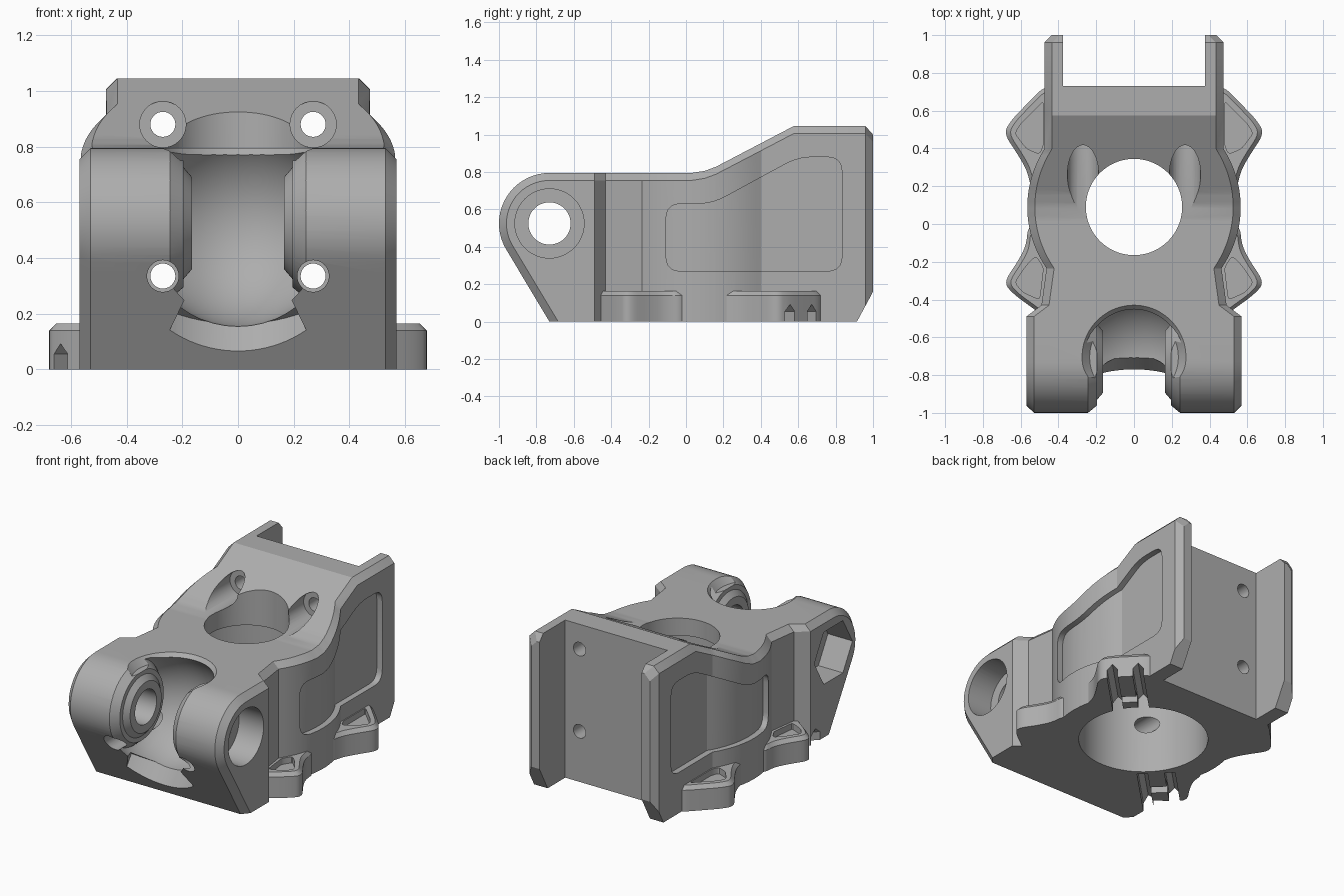
import bpy, bmesh, math
from mathutils import Vector

if "Cube" in bpy.data.objects:
    bpy.data.objects.remove(bpy.data.objects["Cube"])

grey = bpy.data.materials.new("plain grey")
grey.use_nodes = True
grey.diffuse_color = (0.42, 0.42, 0.42, 1)
grey.node_tree.nodes["Principled BSDF"].inputs["Base Color"].default_value = (0.42, 0.42, 0.42, 1)


# --- helpers ---
def loft(name, rings, start_cap=True):
    """Skin a list of equal-length point rings into a closed solid."""
    bm = bmesh.new()
    vs = [[bm.verts.new(p) for p in ring] for ring in rings]
    n = len(vs[0])
    for a, b in zip(vs, vs[1:]):
        for i in range(n):
            j = (i + 1) % n
            bm.faces.new((a[i], a[j], b[j], b[i]))
    if start_cap:
        bm.faces.new(vs[0])
    bm.faces.new(vs[-1])
    bmesh.ops.remove_doubles(bm, verts=bm.verts, dist=1e-4)
    bmesh.ops.recalc_face_normals(bm, faces=bm.faces)
    mesh = bpy.data.meshes.new(name)
    bm.to_mesh(mesh)
    bm.free()
    mesh.materials.append(grey)
    ob = bpy.data.objects.new(name, mesh)
    bpy.context.scene.collection.objects.link(ob)
    return ob


def combine(target, tool, operation='DIFFERENCE', keep=False):
    mod = target.modifiers.new("combine", 'BOOLEAN')
    mod.operation = operation
    mod.solver = 'EXACT'
    mod.object = tool
    bpy.context.view_layer.objects.active = target
    bpy.ops.object.modifier_apply(modifier=mod.name)
    if not keep:
        bpy.data.objects.remove(tool)


def cylinder(a, b, r1, r2=None, n=48):
    a, b = Vector(a), Vector(b)
    q = (b - a).to_track_quat('Z', 'Y')
    ring = [Vector((math.cos(math.tau * i / n), math.sin(math.tau * i / n), 0)) for i in range(n)]
    return loft("cutter", [[a + q @ (p * r1) for p in ring],
                           [b + q @ (p * (r2 or r1)) for p in ring]])


def rounded(poly, r, steps=5):
    out = []
    for i, p in enumerate(poly):
        p, a, b = Vector(p), Vector(poly[i - 1]), Vector(poly[(i + 1) % len(poly)])
        s = p + (a - p).normalized() * min(r, (a - p).length * 0.45)
        e = p + (b - p).normalized() * min(r, (b - p).length * 0.45)
        for k in range(steps + 1):
            t = k / steps
            out.append(s * (1 - t) ** 2 + p * 2 * t * (1 - t) + e * t * t)
    return out


def interp(table, y):
    for (a, u), (b, v) in zip(table, table[1:]):
        if y <= b:
            return u + (v - u) * max(0, y - a) / (b - a)
    return table[-1][1]


# --- main body: cross-sections swept from front to back ---
BORE_Y, BODY_R, C = 0.09, 0.565, 0.04
AXLE = Vector((0, -0.73, 0.525))
TOP = [(-1, 0.795), (0.03, 0.795), (0.1, 0.806), (0.16, 0.828), (0.575, 1.045), (0.96, 1.045), (1, 1.0)]
BOTTOM = [(-1, 0), (0.914, 0), (1, 0.16)]
FRONT_SIDE = [(-1, 0.57), (-0.49, 0.57), (-0.43, 0.49), (-0.235, 0.463)]
BACK_SIDE = [(0.4, 0.473), (0.96, 0.475), (1, 0.435)]


def half_width(y):
    if y <= -0.235:
        return interp(FRONT_SIDE, y)
    if y >= 0.4:
        return interp(BACK_SIDE, y)
    return math.sqrt(BODY_R ** 2 - (y - BORE_Y) ** 2)


def make_body(name, shrink):
    def ring(T, t, b, B):
        right = [(x - shrink, y, z) for x, y, z in (T, t, b, B)]
        return right + [(-x, y, z) for x, y, z in reversed(right)]

    rings, n, low = [], 14, 5
    w = half_width(-1)
    tangent = math.radians(211)

    def polar(r, a):
        return AXLE.y + r * math.cos(a), AXLE.z + r * math.sin(a)

    for i in range(n + 1):                      # rounded nose with the slanted front
        up = math.pi * (1 - 0.5 * i / n)
        lower = []
        for r, end in ((0.27, -0.73), (0.27 - C, -0.683)):
            if i <= low:
                lower.append(polar(r, math.pi + (tangent - math.pi) * i / low))
            else:
                y, z = polar(r, tangent)
                k = (i - low) / (n - low)
                lower.append((y + (end - y) * k, z * (1 - k)))
        rings.append(ring((w - C, *polar(0.27, up)), (w, *polar(0.27 - C, up)),
                          (w, *lower[1]), (w - C, *lower[0])))
    ys = {-0.6, -0.49, -0.43, 0.03, 0.1, 0.16, 0.575, 0.914, 0.96, 1.0}
    ys |= {-0.235 + 0.635 * i / 18 for i in range(19)}
    for y in sorted(ys):                        # waist, bulge and raised back
        w, top, base = half_width(y), interp(TOP, y), interp(BOTTOM, y)
        rings.append(ring((w - C, y, top), (w, y, top - C), (w, y, base), (w, y, base)))
    return loft(name, rings, start_cap=False)


body = make_body("bracket_body", 0)
core = make_body("recess_core", 0.04)

# --- side lugs near the base, with shallow pockets ---
back_lug = [(0.38, 0.73), (0.475, 0.73), (0.65, 0.55), (0.69, 0.48), (0.61, 0.36), (0.565, 0.28), (0.54, 0.17), (0.38, 0.17)]
front_lug = [(0.38, -0.49), (0.475, -0.49), (0.64, -0.37), (0.69, -0.31), (0.61, -0.19), (0.57, -0.11), (0.56, 0.0), (0.38, 0.0)]
back_pocket = [(0.48, 0.65), (0.6, 0.53), (0.63, 0.48), (0.57, 0.4), (0.5, 0.37), (0.48, 0.42)]
front_pocket = [(0.5, -0.4), (0.59, -0.36), (0.63, -0.31), (0.57, -0.22), (0.52, -0.17), (0.48, -0.23)]
for side in (1, -1):
    for outline, pocket, mid in ((back_lug, back_pocket, 0.48), (front_lug, front_pocket, -0.3)):
        pts = rounded(outline, 0.06)

        def level(z, scale):
            return [(side * (0.4 + (p.x - 0.4) * scale), mid + (p.y - mid) * scale, z) for p in pts]
        combine(body, loft("lug", [level(0, 1), level(0.14, 1), level(0.165, 0.91)]), 'UNION')
        hole = rounded(pocket, 0.02, 3)
        combine(body, loft("pocket", [[(side * p.x, p.y, z) for p in hole] for z in (0.125, 0.2)]))

# --- recessed side panels following the curved wall ---
panel = rounded([(-0.107, 0.27), (0.834, 0.27), (0.834, 0.88), (0.6, 0.88), (0.14, 0.63), (-0.107, 0.63)], 0.08)
for side in (1, -1):
    cutter = loft("panel", [[(side * x, p.x, p.y) for p in panel] for x in (0.3, 0.7)])
    combine(cutter, core, keep=True)
    combine(body, cutter)
bpy.data.objects.remove(core)

# --- wheel cavity between the front arms, leaving a boss on each arm ---
half = [(0.165, 0.165), (0.195, 0.2), (0.195, 0.23), (0.25, 0.275), (0.235, 0.29),
        (0.19, 0.316), (0.14, 0.342), (0.09, 0.36), (0.045, 0.369)]
profile = [(-x, r) for x, r in half] + [(0, 0.372)] + half[::-1]
N = 72
combine(body, loft("wheel_cavity", [
    [(x, AXLE.y + r * math.cos(math.tau * i / N), AXLE.z + r * math.sin(math.tau * i / N)) for i in range(N)]
    for x, r in profile]))
# flared lips above and below the cavity
combine(body, cylinder((0, -0.705, 0.75), (0, -0.705, 0.8), 0.235, 0.28))
xs = [0.245 * (i / 10 - 1) for i in range(21)]
lip = [(x, 0.415 - math.sqrt(0.415 ** 2 - x * x)) for x in xs] + [(0.19, 0.2), (-0.19, 0.2)]
combine(body, loft("lip", [[(x, -0.77 - 0.82 * s + 0.57 * d, 0.065 + 0.57 * s + 0.82 * d) for x, s in lip]
                           for d in (-0.06, 0.12)]))

# --- axle hole: round seat on the left, hexagonal seat on the right ---
def at_axle(x):
    return (x, AXLE.y, AXLE.z)


combine(body, cylinder(at_axle(-0.8), at_axle(0.8), 0.113))
combine(body, cylinder(at_axle(0.39), at_axle(0.8), 0.185))
combine(body, cylinder(at_axle(-0.39), at_axle(-0.8), 0.2, n=6))

# --- vertical bore, wide below and narrow above ---
combine(body, cylinder((0, BORE_Y, -0.1), (0, BORE_Y, 0.68), 0.4, n=72))
combine(body, cylinder((0, BORE_Y, 0.5), (0, BORE_Y, 1.3), 0.255, n=72))

# --- channel across the back ---
combine(body, loft("back_channel", [[(x, y, z) for x, y in ((-0.375, 0.73), (0.375, 0.73), (0.375, 1.2), (-0.375, 1.2))]
                                    for z in (-0.1, 1.3)]))

# --- long screw holes with counterbores ---
for x in (-0.27, 0.27):
    for z, r, start, floor in ((0.88, 0.083, -0.2, 0.42), (0.335, 0.057, -1.2, 0.55)):
        combine(body, cylinder((x, start, z), (x, floor, z), r, n=32))
        combine(body, cylinder((x, start + 0.01, z), (x, 0.9, z), 0.045, n=32))

# --- paired tie channels under two opposite lugs ---
D = math.sqrt(0.5)
arch = [(-0.033, -0.05), (0.033, -0.05), (0.033, 0.055), (0, 0.092), (-0.033, 0.055)]
for sign, offsets in ((1, (-0.06, 0.1)), (-1, (0.02, 0.19))):
    for q in offsets:
        combine(body, loft("tie_channel", [[(D * (p - q - u), D * (p + q + u), z) for u, z in arch]
                                           for p in (sign * 0.36, sign * 1.05)]))
    q1, q2 = offsets
    cross = [(0.53, q1), (0.6, q1), (0.6, q2), (0.53, q2)]
    combine(body, loft("tie_bridge", [[(D * (sign * p - q), D * (sign * p + q), z) for p, q in cross]
                                      for z in (-0.05, 0.05)]))

# --- finish ---
bpy.ops.object.select_all(action='DESELECT')
body.select_set(True)
bpy.context.view_layer.objects.active = body
bpy.ops.object.shade_smooth_by_angle(angle=math.radians(25))
